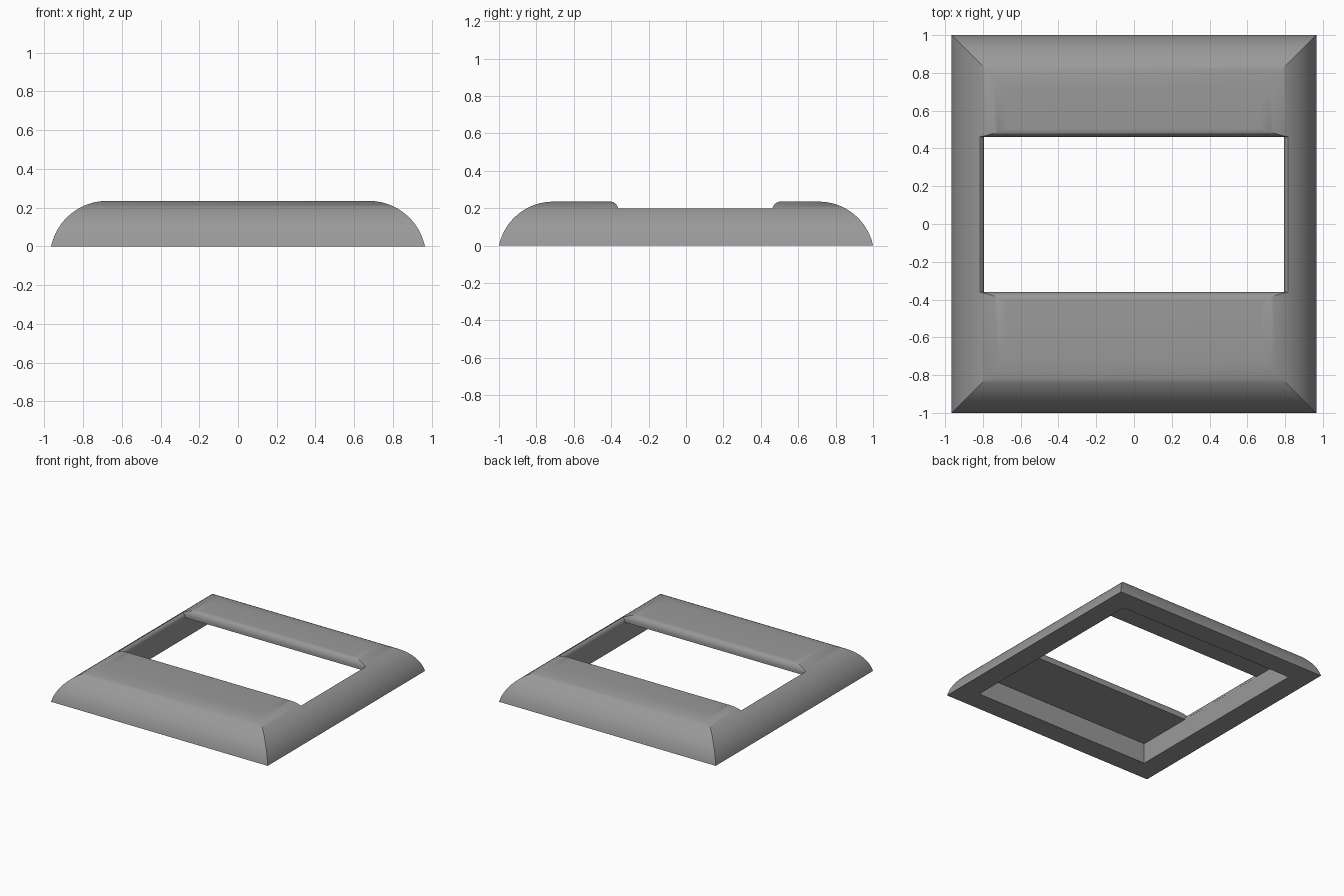
import bpy, bmesh, math

if "Cube" in bpy.data.objects:
    bpy.data.objects.remove(bpy.data.objects["Cube"])

HX, HY, TOP = 0.965, 1.0, 0.235     # outer half sizes and height
CEIL = 0.165                        # underside of the top plate


def loft(name, rings):
    """Closed solid through stacked rectangles (half_x, y_min, y_max, z)."""
    bm = bmesh.new()
    loops = [[bm.verts.new(p) for p in
              ((-x, y0, z), (x, y0, z), (x, y1, z), (-x, y1, z))]
             for x, y0, y1, z in rings]
    for a, b in zip(loops, loops[1:]):
        for i in range(4):
            j = (i + 1) % 4
            bm.faces.new((a[i], a[j], b[j], b[i]))
    bm.faces.new(loops[0][::-1])
    bm.faces.new(loops[-1])
    bmesh.ops.recalc_face_normals(bm, faces=bm.faces)
    me = bpy.data.meshes.new(name)
    bm.to_mesh(me)
    bm.free()
    ob = bpy.data.objects.new(name, me)
    bpy.context.collection.objects.link(ob)
    return ob


# outer shell: rounded sides rising to a flat top
RUN = 0.29
R = (RUN ** 2 + TOP ** 2) / (2 * TOP)
start = math.asin((R - TOP) / R)
rings = []
for i in range(19):
    a = start + (math.pi / 2 - start) * i / 18
    d = RUN - R * math.cos(a)
    rings.append((HX - d, -HY + d, HY - d, TOP - R + R * math.sin(a)))
frame = loft("frame", rings)


# window lip rounding, as an outward offset at each height
def lip(z, base, height, reach, limit):
    s = min(max((z - base) / height, 0), 1)
    return reach * (1 - math.cos(min(math.asin(s), limit)))


# cutter: hollow underside, then the window with its rounded lip
levels = {round(CEIL + 0.04 * math.sin(math.radians(11 * i)), 5) for i in range(7)}
levels |= {round(0.185 + 0.0502 * math.sin(math.radians(10 * i)), 5) for i in range(10)}
cut = [(0.795, -0.83, 0.83, -0.1), (0.795, -0.83, 0.83, CEIL)]
for z in sorted(levels) + [0.3]:
    fx = lip(z, CEIL, 0.04, 0.04, math.radians(66))
    fy = lip(z, 0.185, 0.0502, 0.045, math.pi / 2)
    cut.append((0.7945 + fx, -0.36 - fy, 0.46 + fy, z))
cutter = loft("window_cutter", cut)
cutter.hide_render = True

mod = frame.modifiers.new("window", 'BOOLEAN')
mod.operation = 'DIFFERENCE'
mod.solver = 'EXACT'
mod.object = cutter
bpy.context.view_layer.update()
deps = bpy.context.evaluated_depsgraph_get()
mesh = bpy.data.meshes.new_from_object(frame.evaluated_get(deps))
frame.modifiers.clear()
frame.data = mesh
bpy.data.objects.remove(cutter)

# single grey finish
grey = bpy.data.materials.new("grey")
grey.diffuse_color = (0.32, 0.32, 0.32, 1)
grey.use_nodes = True
grey.node_tree.nodes["Principled BSDF"].inputs["Base Color"].default_value = grey.diffuse_color
mesh.materials.clear()
mesh.materials.append(grey)

bpy.context.view_layer.objects.active = frame
frame.select_set(True)
bpy.ops.object.shade_smooth_by_angle(angle=math.radians(30))
